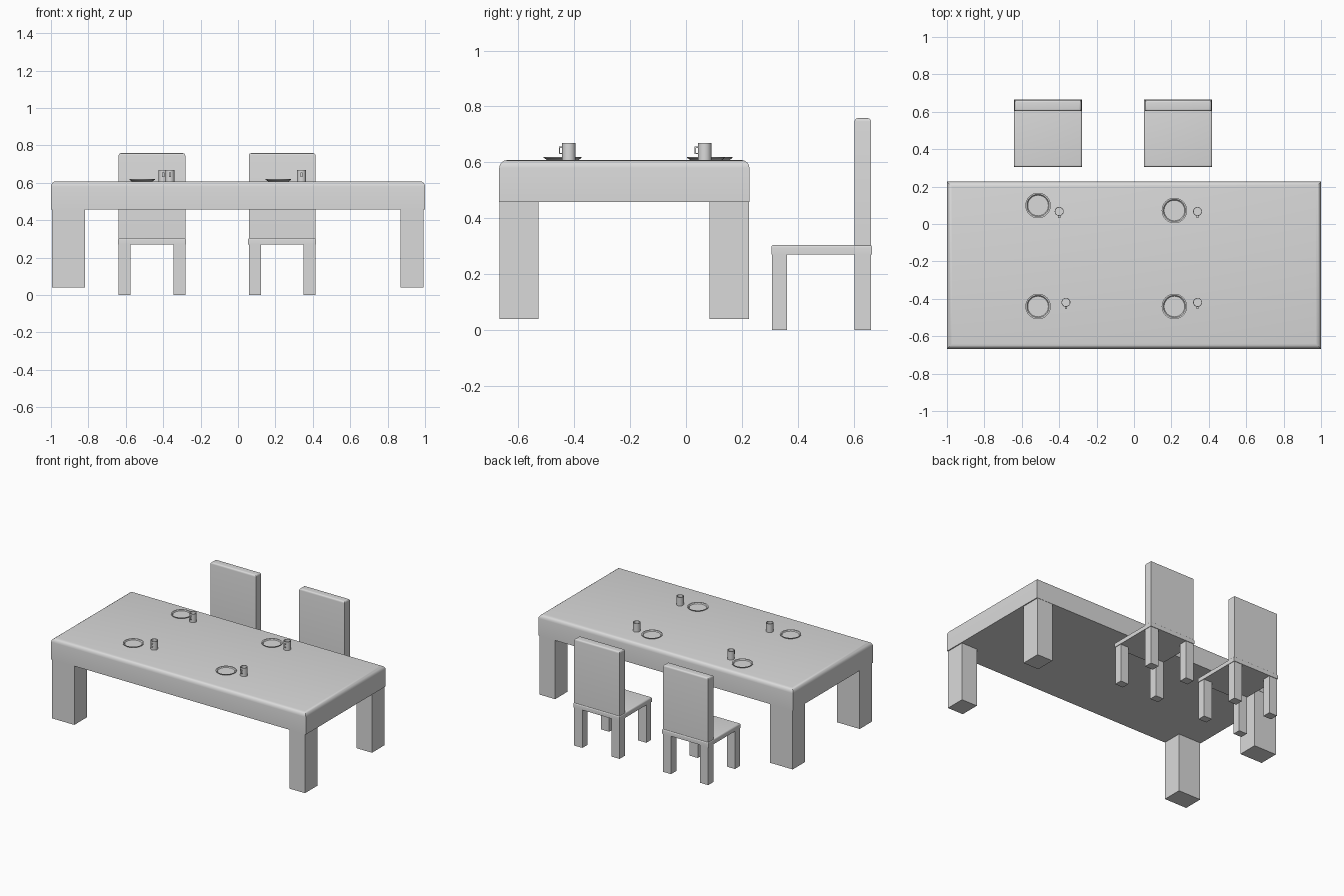
import bpy, bmesh, math

if "Cube" in bpy.data.objects:
    bpy.data.objects.remove(bpy.data.objects["Cube"])

grey = bpy.data.materials.new("plain grey")
grey.diffuse_color = (0.7, 0.7, 0.7, 1)
grey.use_nodes = True
grey.node_tree.nodes["Principled BSDF"].inputs["Base Color"].default_value = grey.diffuse_color


def finish(name, bm, smooth=True):
    bmesh.ops.recalc_face_normals(bm, faces=bm.faces[:])
    me = bpy.data.meshes.new(name)
    bm.to_mesh(me)
    bm.free()
    me.materials.append(grey)
    ob = bpy.data.objects.new(name, me)
    bpy.context.collection.objects.link(ob)
    if smooth:
        bpy.ops.object.select_all(action='DESELECT')
        ob.select_set(True)
        bpy.context.view_layer.objects.active = ob
        bpy.ops.object.shade_smooth_by_angle(angle=math.radians(35))
    return ob


def box(name, x, y, z, round_top=0.0):
    """Box from (min, max) ranges, with optionally rounded top edges."""
    bm = bmesh.new()
    bmesh.ops.create_cube(bm, size=1)
    for v in bm.verts:
        v.co = [r[0] if c < 0 else r[1] for c, r in zip(v.co, (x, y, z))]
    if round_top:
        top = [e for e in bm.edges if all(v.co.z > z[1] - 1e-5 for v in e.verts)]
        bmesh.ops.bevel(bm, geom=top, offset=round_top, segments=4,
                        profile=0.5, affect='EDGES')
    return finish(name, bm, round_top > 0)


def lathe(name, profile, centre, sides=32):
    """Spin an (r, z) profile about a vertical axis."""
    bm = bmesh.new()
    vs = [bm.verts.new((r, 0, z)) for r, z in profile]
    es = [bm.edges.new(p) for p in zip(vs, vs[1:])]
    bmesh.ops.spin(bm, geom=vs + es, cent=(0, 0, 0), axis=(0, 0, 1),
                   angle=2 * math.pi, steps=sides)
    bmesh.ops.remove_doubles(bm, verts=bm.verts[:], dist=1e-5)
    bmesh.ops.translate(bm, verts=bm.verts[:], vec=centre)
    return finish(name, bm)


# Table: thick slab with rounded top edges, four square legs
TOP = 0.608
box("table_top", (-1, 1), (-0.668, 0.227), (0.458, TOP), 0.028)
for side, x in (("left", (-0.995, -0.818)), ("right", (0.87, 0.993))):
    for end, y in (("front", (-0.667, -0.527)), ("back", (0.084, 0.225))):
        box(f"table_leg_{end}_{side}", x, y, (0.04, 0.458))

# Chairs: seat, tall back and four legs
for n, cx in ((1, -0.46), (2, 0.236)):
    box(f"chair_{n}_seat", (cx - 0.182, cx + 0.182), (0.305, 0.666), (0.271, 0.305), 0.01)
    box(f"chair_{n}_back", (cx - 0.178, cx + 0.178), (0.603, 0.662), (0.272, 0.758), 0.012)
    for s in (-1, 1):
        x = sorted((cx + s * 0.178, cx + s * 0.114))
        tag = "left" if s < 0 else "right"
        box(f"chair_{n}_front_leg_{tag}", x, (0.307, 0.362), (0, 0.272))
        box(f"chair_{n}_back_leg_{tag}", x, (0.603, 0.662), (0, 0.272))

# Plates: shallow dishes with a thin raised rim
plate = [(0, 0), (0.056, 0), (0.068, 0.008), (0.068, 0.011),
         (0.060, 0.010), (0.055, 0.004), (0, 0.004)]
for n, (x, y) in enumerate(((-0.513, 0.099), (0.216, 0.072),
                            (-0.513, -0.441), (0.216, -0.441)), 1):
    lathe(f"plate_{n}", plate, (x, y, TOP))

# Cups: hollow cylinders with a small square handle facing the front
cup = [(0, 0), (0.024, 0), (0.024, 0.061), (0.0205, 0.061), (0.0205, 0.005), (0, 0.005)]
for n, (x, y) in enumerate(((-0.4, 0.067), (0.34, 0.067),
                            (-0.364, -0.419), (0.34, -0.419)), 1):
    lathe(f"cup_{n}", cup, (x, y, TOP), 24)
    hx = (x - 0.006, x + 0.006)
    box(f"cup_{n}_handle_grip", hx, (y - 0.036, y - 0.032), (0.63, 0.656))
    box(f"cup_{n}_handle_upper", hx, (y - 0.032, y - 0.022), (0.652, 0.656))
    box(f"cup_{n}_handle_lower", hx, (y - 0.032, y - 0.022), (0.63, 0.634))
